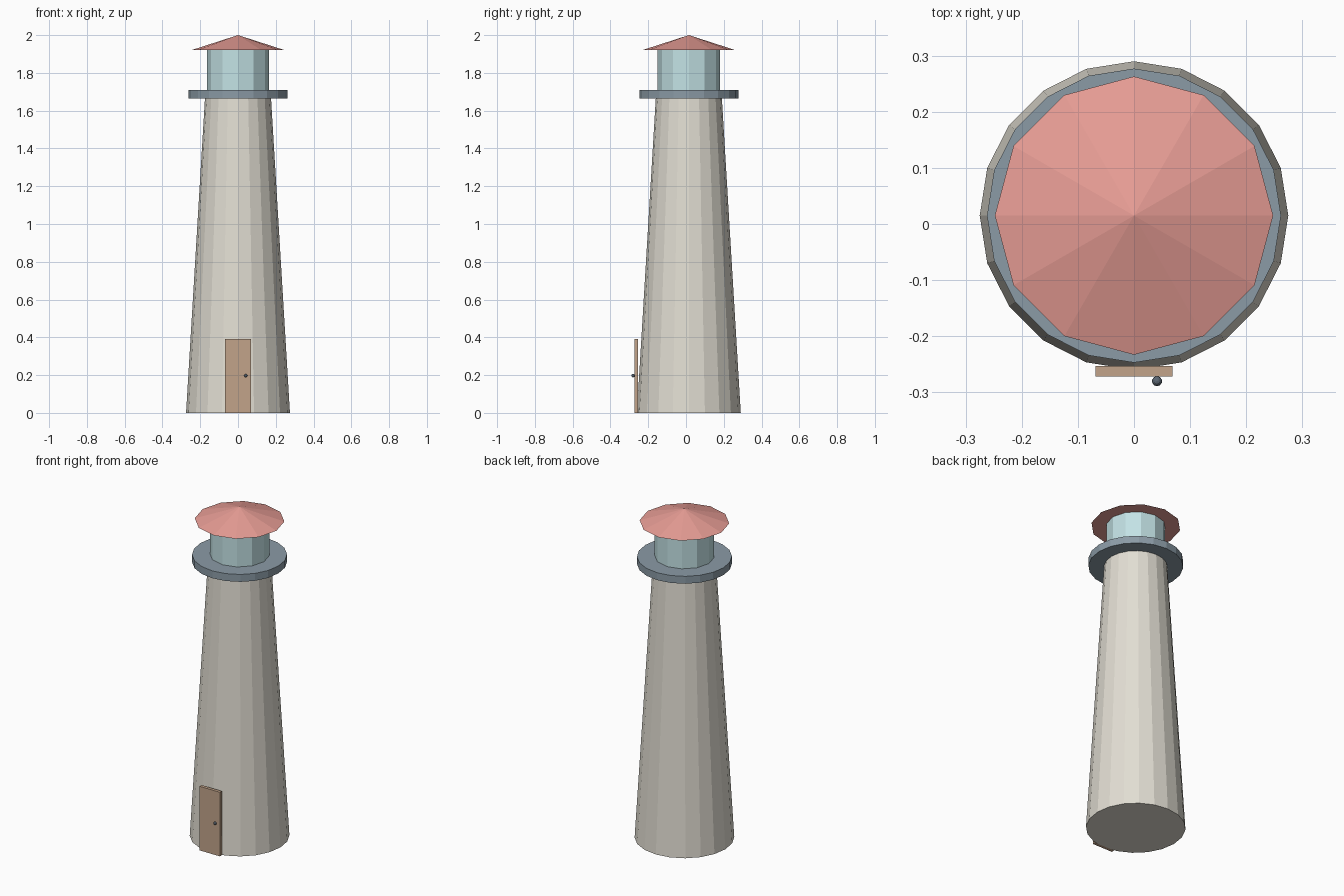
import bpy

if "Cube" in bpy.data.objects:
    bpy.data.objects.remove(bpy.data.objects["Cube"])

CY = 0.015  # tower axis sits slightly behind centre because of the door


def srgb(r, g, b):
    lin = [((c / 255 + 0.055) / 1.055) ** 2.4 for c in (r, g, b)]
    return (*lin, 1.0)


def material(name, rgb):
    m = bpy.data.materials.new(name)
    m.diffuse_color = srgb(*rgb)
    m.use_nodes = True
    m.node_tree.nodes["Principled BSDF"].inputs["Base Color"].default_value = m.diffuse_color
    return m


stone = material("warm_white_stone", (226, 222, 211))
slate = material("slate_blue", (139, 155, 166))
glass = material("pale_glass", (195, 226, 229))
red = material("coral_roof", (233, 158, 150))
wood = material("door_wood", (194, 164, 138))
iron = material("dark_iron", (92, 103, 115))


def finish(name, mat):
    ob = bpy.context.object
    ob.name = name
    ob.data.materials.append(mat)
    return ob


def drum(name, sides, r1, r2, z1, z2, mat):
    bpy.ops.mesh.primitive_cone_add(vertices=sides, radius1=r1, radius2=r2,
                                    depth=z2 - z1, location=(0, CY, (z1 + z2) / 2))
    return finish(name, mat)


# Tapered tower, gallery, lantern room and roof
drum("tower", 20, 0.275, 0.175, 0, 1.665, stone)
drum("gallery", 20, 0.262, 0.262, 1.665, 1.71, slate)
drum("lantern_room", 12, 0.165, 0.165, 1.71, 1.92, glass)
drum("roof", 12, 0.248, 0, 1.92, 2.0, red)

# Door slab
bpy.ops.mesh.primitive_cube_add(size=1, location=(0, -0.2625, 0.195))
door = finish("door", wood)
door.scale = (0.137, 0.019, 0.39)

# Door knob
bpy.ops.mesh.primitive_uv_sphere_add(segments=10, ring_count=6, radius=0.009,
                                     location=(0.041, -0.28, 0.197))
finish("door_knob", iron)
